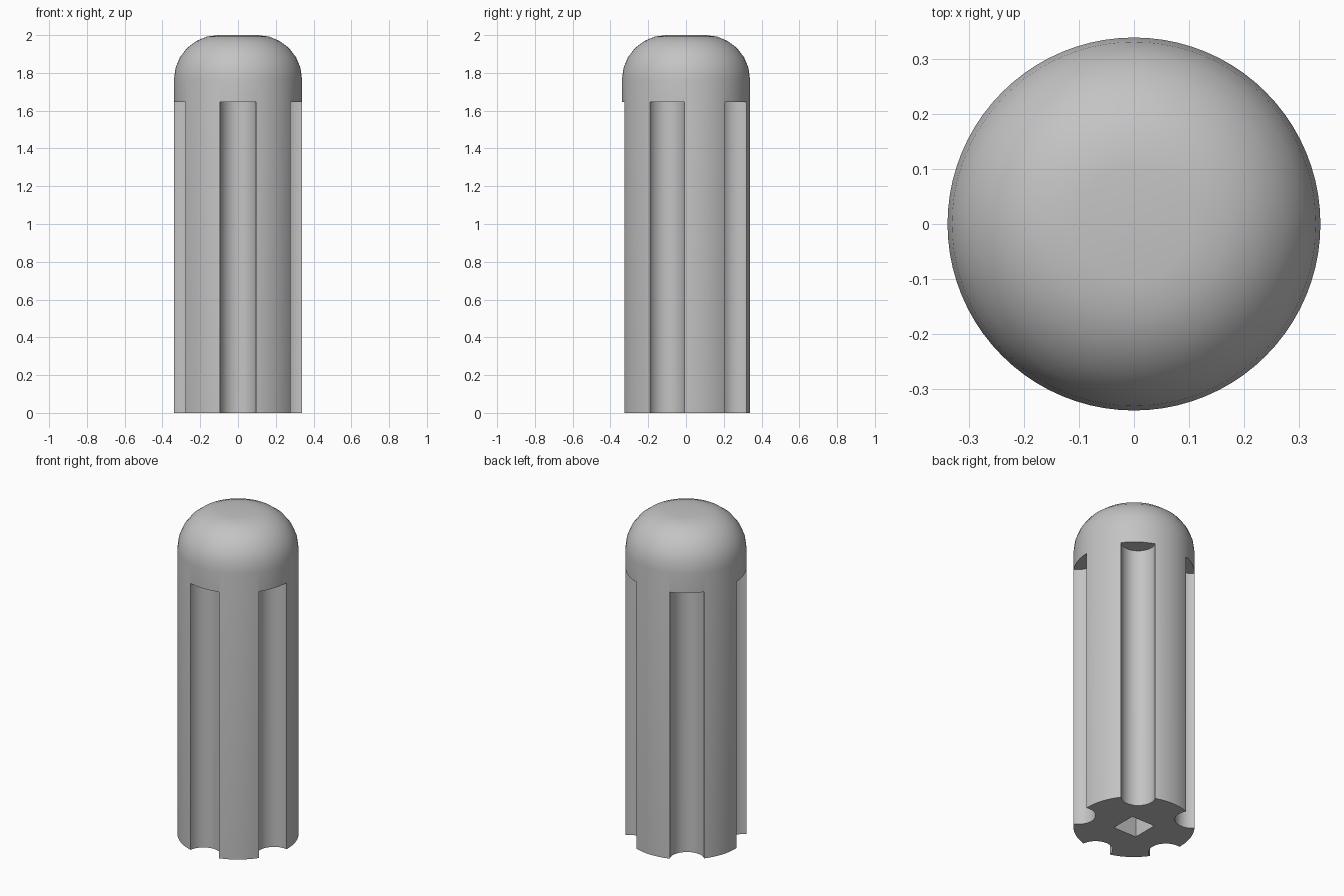
import bpy, bmesh, math
from mathutils import Matrix, Vector

cube = bpy.data.objects.get("Cube")
if cube:
    bpy.data.objects.remove(cube, do_unlink=True)

RADIUS, HEIGHT, ROUND = 0.339, 2.0, 0.235
GROOVES, GROOVE_RADIUS, GROOVE_CENTRE, GROOVE_TOP = 5, 0.097, 0.336, 1.645
HOLE, HOLE_DEPTH = 0.16, 1.0

grey = bpy.data.materials.new("plain grey")
grey.use_nodes = True
colour = (0.55, 0.55, 0.55, 1)
grey.diffuse_color = colour
grey.node_tree.nodes["Principled BSDF"].inputs["Base Color"].default_value = colour


def make_object(name, bm):
    bmesh.ops.recalc_face_normals(bm, faces=bm.faces)
    mesh = bpy.data.meshes.new(name)
    bm.to_mesh(mesh)
    bm.free()
    mesh.materials.append(grey)
    obj = bpy.data.objects.new(name, mesh)
    bpy.context.collection.objects.link(obj)
    return obj


# Round-topped peg, turned from a half profile
steps = 6
profile = [(0, 0), (RADIUS, 0)]
for i in range(steps + 1):
    a = math.pi / 2 * i / steps
    profile.append((RADIUS - ROUND + ROUND * math.cos(a),
                    HEIGHT - ROUND + ROUND * math.sin(a)))
profile.append((0, HEIGHT))
bm = bmesh.new()
verts = [bm.verts.new((r, 0, z)) for r, z in profile]
edges = [bm.edges.new(pair) for pair in zip(verts, verts[1:])]
bmesh.ops.spin(bm, geom=verts + edges, cent=(0, 0, 0), axis=(0, 0, 1),
               angle=math.tau, steps=80)
bmesh.ops.remove_doubles(bm, verts=bm.verts, dist=0.0001)
peg = make_object("fluted_peg", bm)

# Cutters: five round flutes and a square socket in the foot
cutters = []
for k in range(GROOVES):
    a = math.tau * k / GROOVES - math.pi / 2
    length = GROOVE_TOP + 0.1
    centre = Vector((GROOVE_CENTRE * math.cos(a), GROOVE_CENTRE * math.sin(a),
                     GROOVE_TOP - length / 2))
    bm = bmesh.new()
    bmesh.ops.create_cone(bm, cap_ends=True, segments=40, radius1=GROOVE_RADIUS,
                          radius2=GROOVE_RADIUS, depth=length,
                          matrix=Matrix.Translation(centre))
    cutters.append(make_object("flute_cutter", bm))
bm = bmesh.new()
bmesh.ops.create_cube(bm, size=1)
bmesh.ops.scale(bm, vec=(HOLE, HOLE, 2 * HOLE_DEPTH), verts=bm.verts)
cutters.append(make_object("socket_cutter", bm))

# Cut the peg, then remove the cutters
bpy.context.view_layer.objects.active = peg
for cutter in cutters:
    cutter.hide_render = True
    mod = peg.modifiers.new("cut", 'BOOLEAN')
    mod.operation = 'DIFFERENCE'
    mod.solver = 'EXACT'
    mod.object = cutter
    bpy.ops.object.modifier_apply(modifier=mod.name)
    bpy.data.objects.remove(cutter, do_unlink=True)

bpy.ops.object.select_all(action='DESELECT')
peg.select_set(True)
bpy.ops.object.shade_smooth_by_angle(angle=math.radians(30))
